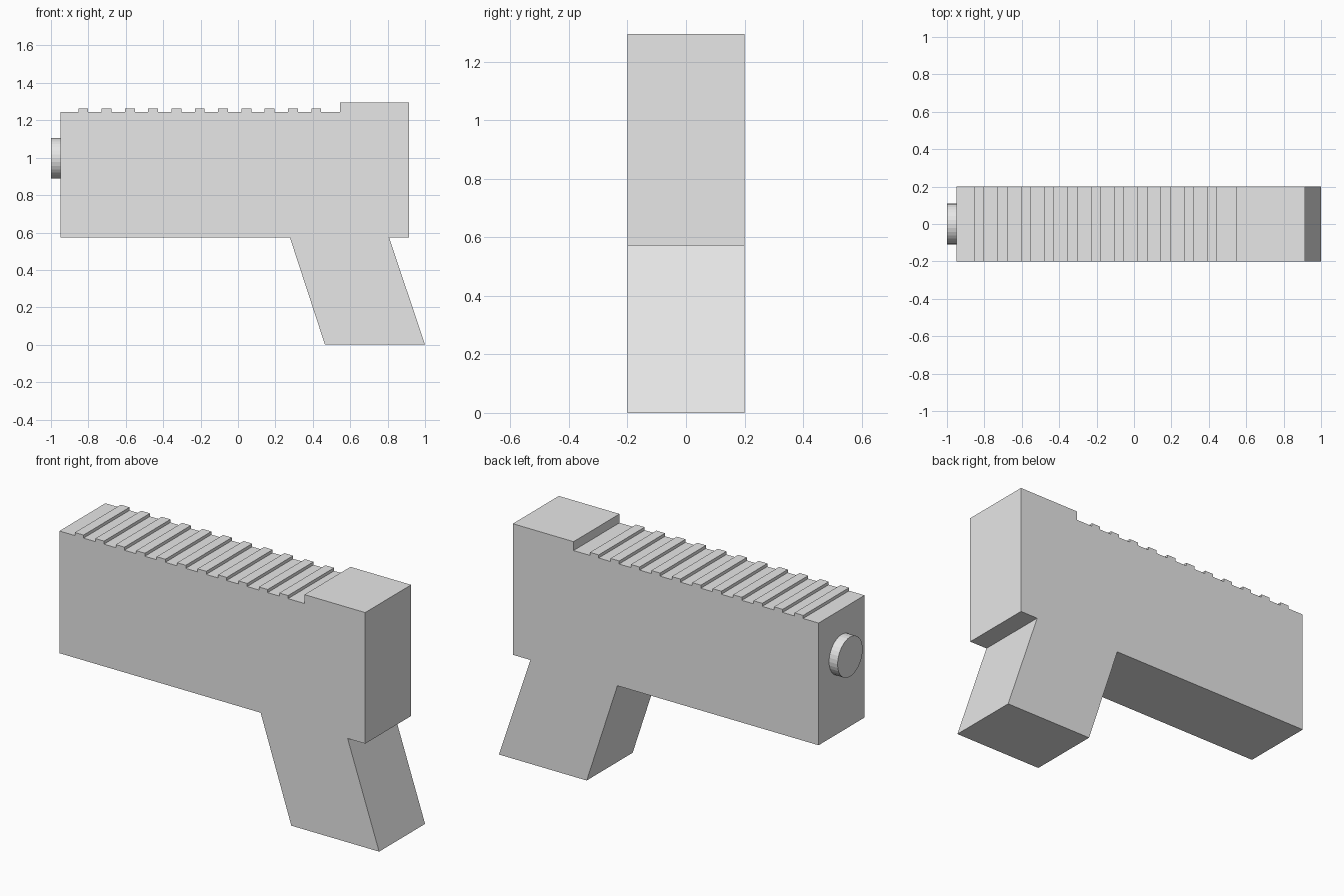
import bpy
import bmesh
from math import pi
from mathutils import Matrix, Vector

cube = bpy.data.objects.get("Cube")
if cube:
    bpy.data.objects.remove(cube, do_unlink=True)

HALF_WIDTH = 0.2
DECK, RIDGE_TOP, REAR_TOP, UNDERSIDE = 1.245, 1.262, 1.294, 0.572
FRONT, REAR = -0.948, 0.915
RIDGES, RIDGE_START, RIDGE_PITCH, RIDGE_WIDTH = 11, -0.854, 0.1246, 0.053

grey = bpy.data.materials.new("light_grey")
grey.use_nodes = True
colour = (0.8, 0.8, 0.8, 1)
grey.diffuse_color = colour
grey.node_tree.nodes["Principled BSDF"].inputs["Base Color"].default_value = colour


def add_object(name, bm):
    bmesh.ops.recalc_face_normals(bm, faces=bm.faces)
    mesh = bpy.data.meshes.new(name)
    bm.to_mesh(mesh)
    bm.free()
    mesh.materials.append(grey)
    obj = bpy.data.objects.new(name, mesh)
    bpy.context.collection.objects.link(obj)
    return obj


# Frame: side outline with the slanted grip, raised rear block and ridged deck
outline = [(FRONT, UNDERSIDE), (0.278, UNDERSIDE), (0.465, 0), (1, 0),
           (0.808, UNDERSIDE), (REAR, UNDERSIDE), (REAR, REAR_TOP),
           (0.545, REAR_TOP), (0.545, DECK)]
for i in reversed(range(RIDGES)):
    x0 = RIDGE_START + i * RIDGE_PITCH
    x1 = x0 + RIDGE_WIDTH
    outline += [(x1, DECK), (x1, RIDGE_TOP), (x0, RIDGE_TOP), (x0, DECK)]
outline.append((FRONT, DECK))

bm = bmesh.new()
side = bm.faces.new([bm.verts.new((x, -HALF_WIDTH, z)) for x, z in outline])
swept = bmesh.ops.extrude_face_region(bm, geom=[side], use_keep_orig=True)
far_verts = [v for v in swept["geom"] if isinstance(v, bmesh.types.BMVert)]
bmesh.ops.translate(bm, verts=far_verts, vec=Vector((0, 2 * HALF_WIDTH, 0)))
add_object("frame", bm)

# Muzzle: short round stub on the front end
bm = bmesh.new()
length = FRONT + 1
place = Matrix.Translation((-1 + length / 2, 0, 0.997)) @ Matrix.Rotation(pi / 2, 4, "Y")
bmesh.ops.create_cone(bm, cap_ends=True, segments=32, radius1=0.109,
                      radius2=0.109, depth=length, matrix=place)
add_object("muzzle", bm)
